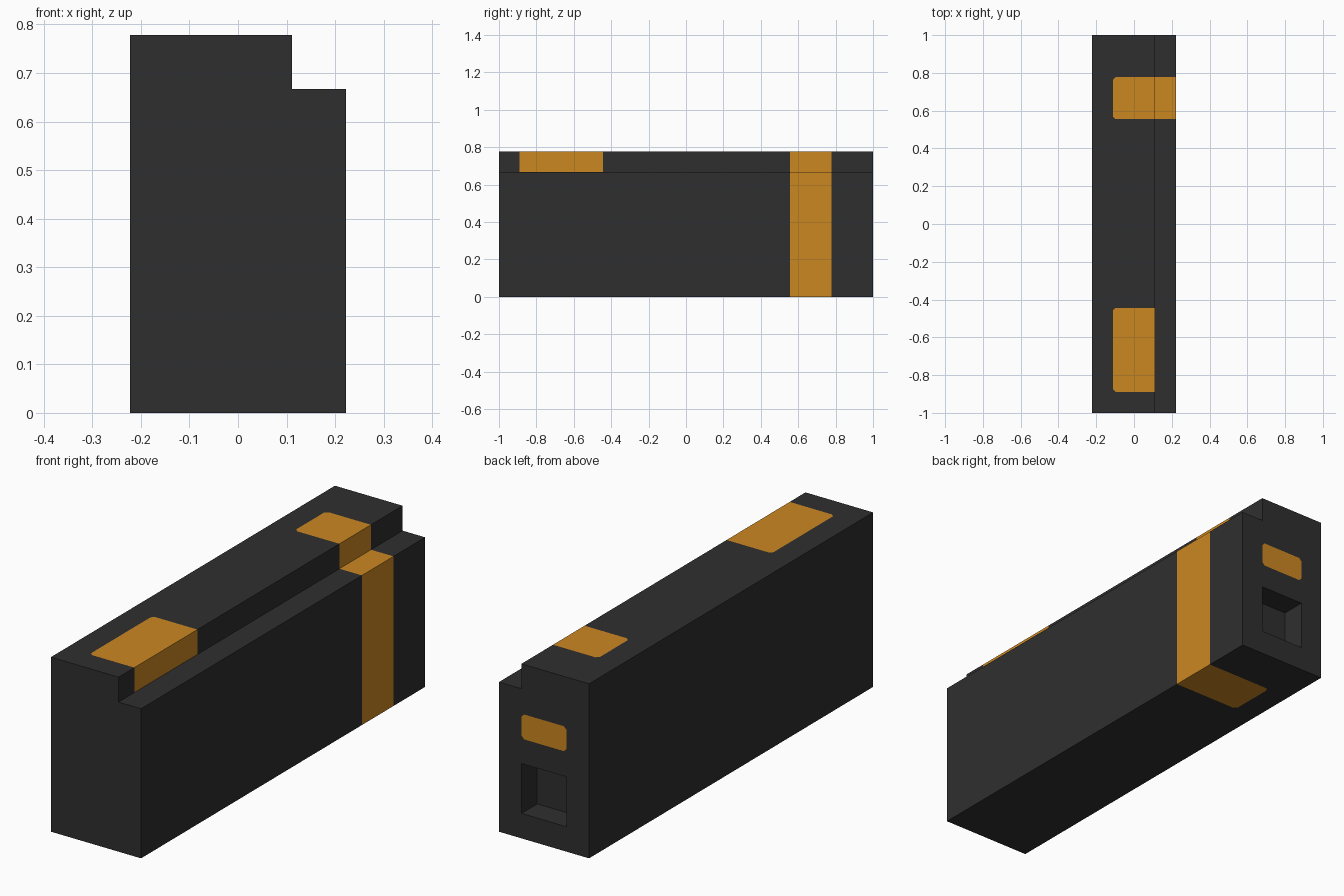
import bpy, bmesh
from mathutils import Vector

if "Cube" in bpy.data.objects:
    bpy.data.objects.remove(bpy.data.objects["Cube"])

U = 1 / 9  # the whole model sits on a grid of ninths


def material(name, rgb):
    m = bpy.data.materials.new(name)
    m.diffuse_color = (*rgb, 1)
    m.use_nodes = True
    m.node_tree.nodes["Principled BSDF"].inputs["Base Color"].default_value = m.diffuse_color
    return m


dark = material("charcoal", (0.028, 0.028, 0.028))
orange = material("amber", (0.60, 0.245, 0.0155))

# Body: stepped profile extruded along y (grid units)
bm = bmesh.new()
profile = [(-2, 0), (2, 0), (2, 6), (1, 6), (1, 7), (-2, 7)]
face = bm.faces.new([bm.verts.new((x, -9, z)) for x, z in profile])
ext = bmesh.ops.extrude_face_region(bm, geom=[face], use_keep_orig=True)
for v in ext["geom"]:
    if isinstance(v, bmesh.types.BMVert):
        v.co.y = 9
bmesh.ops.recalc_face_normals(bm, faces=bm.faces[:])

# Cut lines around the painted patches and the recess
for axis, levels in enumerate([(-1, 1), (-8, -4, 5, 7), (1, 3, 4, 5, 6)]):
    for level in levels:
        co, no = Vector(), Vector()
        co[axis], no[axis] = level, 1
        bmesh.ops.bisect_plane(bm, geom=bm.verts[:] + bm.edges[:] + bm.faces[:],
                               dist=1e-4, plane_co=co, plane_no=no)

# Square recess in the back
hole = [f for f in bm.faces
        if (f.calc_center_median() - Vector((0, 9, 2))).length < 0.1]
for f in bmesh.ops.extrude_discrete_faces(bm, faces=hole)["faces"]:
    for v in f.verts:
        v.co.y -= 1

# Clip the patch corners slightly
corners = [(-1, y, 7) for y in (-8, -4, 5, 7)]
corners += [(x, 9, z) for x in (-1, 1) for z in (4, 5)]
corners += [(-1, y, 0) for y in (5, 7)]
picked = [v for v in bm.verts
          if any((v.co - Vector(c)).length < 0.01 for c in corners)]
bmesh.ops.bevel(bm, geom=picked, offset=0.12, segments=1, profile=0.5,
                affect='VERTICES', material=-1)

# Paint faces whose centre lies inside a patch region
patches = [((-0.9, -7.9, 6.1), (1.1, -4.1, 7.1)),   # front top patch
           ((-0.9, 5.1, -0.1), (2.1, 6.9, 7.1)),    # wrap-around band
           ((-0.9, 8.9, 4.1), (0.9, 9.1, 4.9))]     # back patch
for f in bm.faces:
    c = f.calc_center_median()
    f.material_index = int(any(all(lo[i] < c[i] < hi[i] for i in range(3))
                               for lo, hi in patches))
    f.smooth = False

bmesh.ops.scale(bm, vec=(U, U, U), verts=bm.verts[:])
mesh = bpy.data.meshes.new("stepped_body")
bm.to_mesh(mesh)
bm.free()
mesh.materials.append(dark)
mesh.materials.append(orange)
bpy.context.collection.objects.link(bpy.data.objects.new("stepped_body", mesh))
